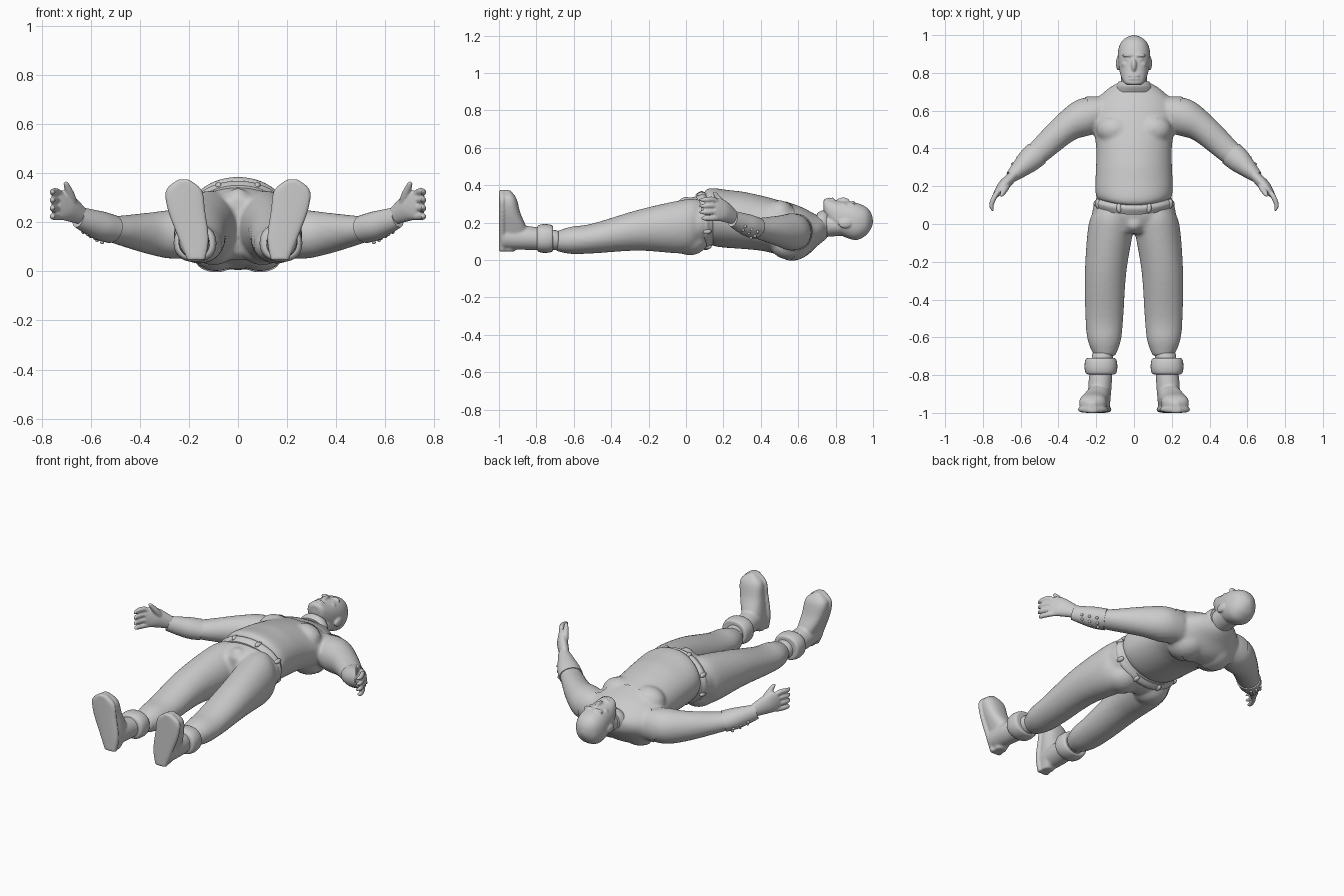
import bpy, bmesh, math
from mathutils import Vector, Matrix

if "Cube" in bpy.data.objects:
    bpy.data.objects.remove(bpy.data.objects["Cube"], do_unlink=True)

shade = (.6, .6, .6, 1)
grey = bpy.data.materials.new("plain grey")
grey.use_nodes = True
grey.diffuse_color = shade
grey.node_tree.nodes["Principled BSDF"].inputs["Base Color"].default_value = shade

X, Y, Z = Matrix.Identity(3)
SIDES = {"left": 1, "right": -1}


def catmull_rom(a, b, c, d, t):
    return b + (c - a) * (t / 2) + (a * 2 - b * 5 + c * 4 - d) * (t * t / 2) \
        + (b * 3 - a - c * 3 + d) * (t ** 3 / 2)


def spline(rows, steps=5):
    """Smooth path of rows through the given rows."""
    rows = [Vector(row) for row in rows]
    padded = [rows[0], *rows, rows[-1]]
    path = [catmull_rom(*group, k / steps)
            for group in zip(padded, padded[1:], padded[2:], padded[3:])
            for k in range(steps)]
    return path + [rows[-1]]


def rounded(value, power):
    return math.copysign(abs(value) ** (2 / power), value)


def loft(bm, rows, side=1, axis=None, up=Z, power=2, segments=32):
    """Skin over rings; each row is centre x, y, z, half width, half height."""
    path = spline(rows)
    rings = []
    for i, row in enumerate(path):
        before, after = path[max(i - 1, 0)], path[min(i + 1, len(path) - 1)]
        along = axis or Vector((after - before)[:3])
        across = along.cross(up).normalized()
        upward = across.cross(along).normalized()
        ring = []
        for k in range(segments):
            angle = math.tau * k / segments
            point = Vector(row[:3]) + across * row[3] * rounded(math.cos(angle), power) \
                + upward * row[4] * rounded(math.sin(angle), power)
            point.x *= side
            ring.append(bm.verts.new(point))
        rings.append(ring)
    for lower, upper in zip(rings, rings[1:]):
        for k in range(segments):
            bm.faces.new((lower[k], lower[k - 1], upper[k - 1], upper[k]))
    bm.faces.new(rings[0])
    bm.faces.new(rings[-1])


def trunk(bm, rows, power=2):
    """Centred loft along y; each row is y, half width, lowest z, highest z."""
    loft(bm, [(0, y, (low + high) / 2, width, (high - low) / 2)
              for y, width, low, high in rows], axis=Y, power=power, segments=48)


def ball(bm, centre, radii):
    placed = Matrix.Translation(centre) @ Matrix.Diagonal((*radii, 1))
    bmesh.ops.create_uvsphere(bm, u_segments=20, v_segments=12, radius=1, matrix=placed)


def ball_pair(bm, centre, radii):
    for side in SIDES.values():
        ball(bm, (side * centre[0], *centre[1:]), radii)


def sag(bm, depth):
    """Pull the front of a waist part down into an arc."""
    for v in bm.verts:
        if v.co.z > .2 and v.co.y < .25:
            v.co.y -= depth * max(0, 1 - (v.co.x / .2) ** 2)


def finish(name, bm, voxel=0, smoothing=4):
    """Turn the bmesh into an object, fusing its pieces when a voxel size is given."""
    bmesh.ops.recalc_face_normals(bm, faces=bm.faces)
    mesh = bpy.data.meshes.new(name)
    bm.to_mesh(mesh)
    bm.free()
    mesh.materials.append(grey)
    part = bpy.data.objects.new(name, mesh)
    bpy.context.collection.objects.link(part)
    if voxel:
        fuse = part.modifiers.new("fuse", 'REMESH')
        fuse.mode = 'VOXEL'
        fuse.voxel_size = voxel
        fuse.use_smooth_shade = True
        part.modifiers.new("soften", 'SMOOTH').iterations = smoothing
    bpy.context.view_layer.objects.active = part
    bpy.ops.object.select_all(action='DESELECT')
    part.select_set(True)
    bpy.ops.object.shade_smooth_by_angle(angle=math.radians(50))
    return part


# Shirt: torso, chest, shoulder blades and sleeves
bm = bmesh.new()
trunk(bm, [(.13, .18, .09, .35), (.17, .205, .07, .385), (.4, .2, .05, .345),
           (.6, .225, .01, .285), (.7, .15, .08, .235), (.75, .07, .12, .23)])
sag(bm, .035)
ball_pair(bm, (.1, .5, .24), (.1, .08, .08))
ball_pair(bm, (.09, .56, .08), (.1, .11, .08))
for side in SIDES.values():
    loft(bm, [(.12, .61, .15, .06, .08), (.25, .57, .15, .1, .1),
              (.36, .51, .155, .08, .085), (.5, .385, .17, .065, .056),
              (.56, .335, .185, .055, .05)], side)
shirt = finish("shirt", bm, voxel=.011, smoothing=6)

# Shoulder yoke: thin raised panel lifted from the shirt surface
bm = bmesh.new()
bm.from_mesh(shirt.evaluated_get(bpy.context.evaluated_depsgraph_get()).to_mesh())
centres = {face: face.calc_center_median() for face in bm.faces}
below = [face for face, c in centres.items() if c.y < .53 + 2 * c.x ** 2]
bmesh.ops.delete(bm, geom=below, context='FACES')
bm.normal_update()
for v in bm.verts:
    v.co += v.normal * .005
finish("shoulder_yoke", bm)

# Collar
bm = bmesh.new()
trunk(bm, [(.7, .1, .1, .25), (.73, .095, .1, .265), (.755, .08, .12, .26)])
finish("collar", bm)

# Head with neck, facial relief and ears
bm = bmesh.new()
trunk(bm, [(.7, .07, .12, .24), (.84, .07, .13, .25)])
trunk(bm, [(.735, .03, .27, .315), (.75, .055, .22, .33), (.81, .077, .145, .318),
           (.9, .086, .107, .308), (.96, .07, .13, .285), (.99, .035, .17, .25),
           (1, .002, .2, .21)], power=2.3)
ball(bm, (0, .84, .315), (.014, .035, .02))
for lip_y in (.785, .768):
    ball(bm, (0, lip_y, .322), (.032, .007, .013))
ball_pair(bm, (.032, .893, .303), (.03, .01, .015))
ball_pair(bm, (.033, .872, .3), (.015, .007, .011))
ball_pair(bm, (.045, .845, .285), (.02, .02, .02))
ball_pair(bm, (.084, .85, .195), (.012, .036, .025))
finish("head", bm, voxel=.005, smoothing=3)

# Trousers: hips, seat and both legs
bm = bmesh.new()
trunk(bm, [(-.05, .05, .16, .3), (-.02, .15, .07, .315), (.05, .22, .045, .34),
           (.15, .195, .08, .35)])
ball(bm, (0, 0, .27), (.055, .05, .07))
ball_pair(bm, (.1, .02, .11), (.1, .1, .085))
for side in SIDES.values():
    loft(bm, [(.11, .08, .2, .09, .12), (.12, 0, .18, .12, .145),
              (.15, -.25, .16, .11, .11), (.157, -.5, .115, .1, .08),
              (.157, -.62, .105, .087, .072), (.155, -.7, .1, .055, .05)],
         side, axis=-Y)
finish("trousers", bm, voxel=.011)

# Belt and its loops
bm = bmesh.new()
trunk(bm, [(.08, .205, .06, .35), (.11, .215, .053, .368), (.135, .195, .07, .36)])
loop_count = 8
for k in range(loop_count):
    angle = math.tau * (k + .5) / loop_count
    ball(bm, (.207 * math.cos(angle), .11, .21 + .15 * math.sin(angle)),
         (.014, .026, .014))
sag(bm, .03)
finish("belt", bm)

for word, side in SIDES.items():
    # Forearm bracer with rows of studs on its underside
    bm = bmesh.new()
    loft(bm, [(.515, .372, .172, .068, .058), (.56, .332, .185, .063, .059),
              (.6, .295, .2, .05, .053), (.65, .25, .22, .033, .043)], side)
    outward = (X + Y).normalized()
    for k in range(3):
        centre = Vector((.55, .345, .18)) + Vector((.03, -.03, .012)) * k
        for angle in (.5, 1, 1.5):
            away = outward * math.cos(angle) - Z * math.sin(angle)
            stud = centre + away * (.062 - .005 * k)
            stud.x *= side
            ball(bm, stud, [.008] * 3)
    finish(word + "_bracer", bm)

    # Hand: palm, four curled fingers and a raised thumb
    bm = bmesh.new()
    loft(bm, [(.62, .275, .215, .025, .03), (.685, .21, .255, .03, .054),
              (.715, .175, .27, .023, .06), (.735, .15, .275, .014, .05)], side)
    for k in range(4):
        z = .322 - .033 * k
        tip = .085 if k == 3 else .07
        loft(bm, [(.7, .19, .285 - .02 * k, .012, .014), (.735, .15, z, .014, .015),
                  (.755, .1, z, .012, .013), (.746, tip, z, .005, .005)],
             side, segments=12)
    loft(bm, [(.665, .225, .25, .016, .016), (.68, .19, .305, .018, .018),
              (.7, .155, .355, .011, .011), (.703, .15, .364, .004, .004)],
         side, up=Y, segments=12)
    finish(word + "_hand", bm, voxel=.005, smoothing=2)

    # Boot cuff: padded ring with rolled edges
    bm = bmesh.new()
    edges = ((-.71, .06), (-.715, .08), (-.755, .087), (-.79, .08), (-.798, .06))
    loft(bm, [(.175, y, .115, radius, radius - .01) for y, radius in edges],
         side, axis=-Y, power=2.3)
    finish(word + "_boot_cuff", bm)

    # Boot: ankle shaft, foot pointing up and a wider flat sole
    bm = bmesh.new()
    loft(bm, [(.165, -.68, .105, .055, .052), (.18, -.85, .118, .062, .064),
              (.184, -.98, .125, .055, .065)], side, axis=-Y)
    foot = [(.17, -.95, .045, .03, .03), (.18, -.92, .13, .055, .075),
            (.21, -.94, .25, .07, .055), (.22, -.95, .33, .067, .043),
            (.222, -.957, .374, .015, .015)]
    loft(bm, foot, side, axis=Z, up=Y, power=2.4)
    sole = [(x, -.982, z, width + .006, .018) for x, y, z, width, height in foot]
    loft(bm, sole, side, axis=Z, up=Y, power=3)
    finish(word + "_boot", bm, voxel=.007, smoothing=2)
